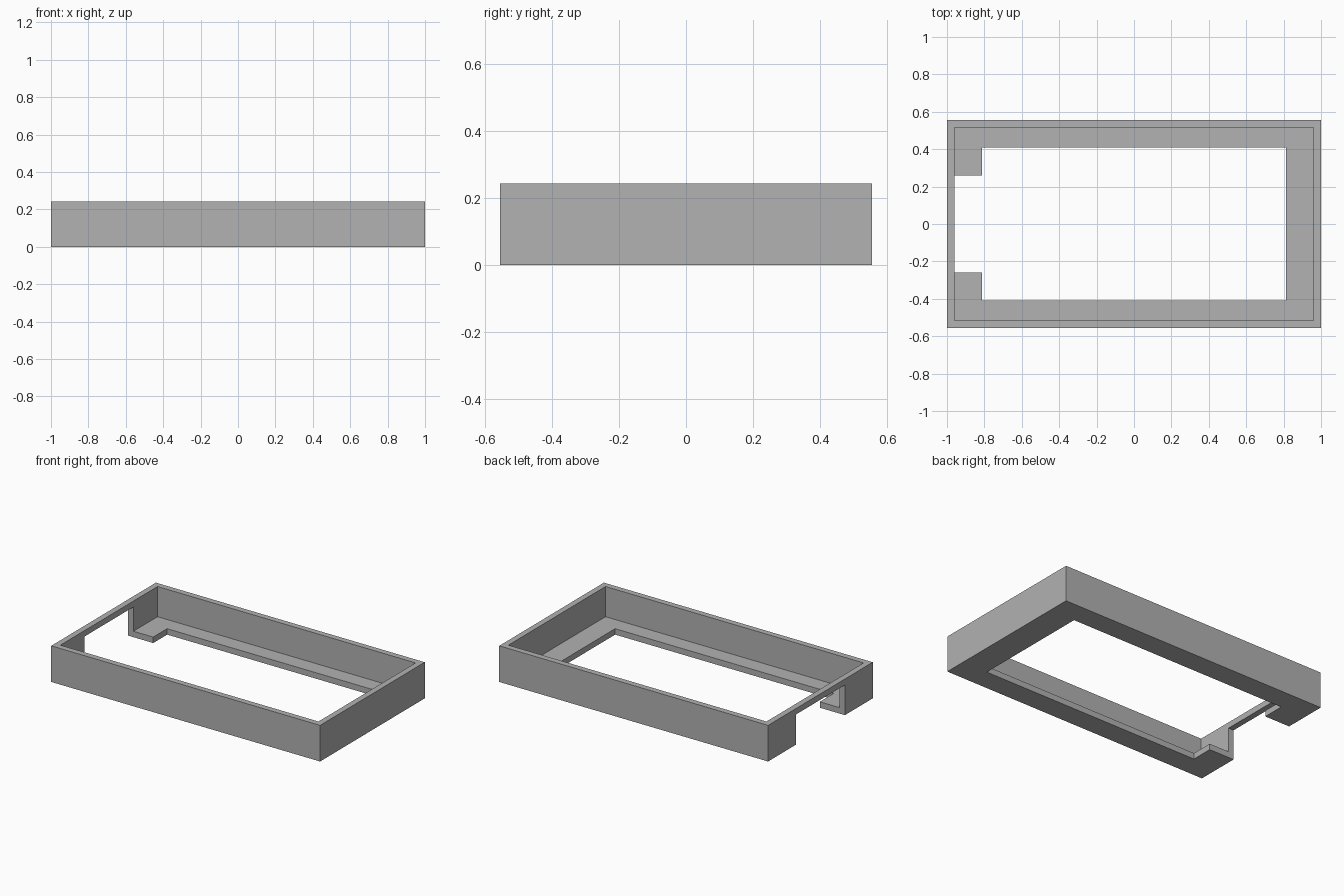
import bpy

default = bpy.data.objects.get("Cube")
if default:
    bpy.data.objects.remove(default, do_unlink=True)

HALF_X, HALF_Y, HEIGHT = 1.0, 0.556, 0.243
WALL = 0.04                      # wall, ledge and bridge thickness
OPEN_X, OPEN_Y = 0.813, 0.408    # opening inside the ledge
GAP_Y = 0.26                     # half width of the gap in the right wall
OVER = 0.1                       # cutter overshoot


def box(name, low, high):
    """Axis-aligned box between two corners."""
    centre = [(a + b) / 2 for a, b in zip(low, high)]
    bpy.ops.mesh.primitive_cube_add(size=1, location=centre)
    obj = bpy.context.object
    obj.name = name
    obj.scale = [b - a for a, b in zip(low, high)]
    bpy.ops.object.transform_apply(location=True, rotation=False, scale=True)
    return obj


def cut(target, cutter):
    """Subtract the cutter from the target and discard it."""
    cutter.hide_render = True
    mod = target.modifiers.new("cut", "BOOLEAN")
    mod.operation = "DIFFERENCE"
    mod.solver = "EXACT"
    mod.object = cutter
    bpy.context.view_layer.objects.active = target
    bpy.ops.object.modifier_apply(modifier=mod.name)
    bpy.data.objects.remove(cutter, do_unlink=True)


# Solid block that becomes the tray frame
frame = box("tray_frame", (-HALF_X, -HALF_Y, 0), (HALF_X, HALF_Y, HEIGHT))

# Hollow between the walls, leaving a floor
ix, iy = HALF_X - WALL, HALF_Y - WALL
cut(frame, box("hollow", (-ix, -iy, WALL), (ix, iy, HEIGHT + OVER)))

# Opening through the floor, leaving a ledge
cut(frame, box("opening", (-OPEN_X, -OPEN_Y, -OVER), (OPEN_X, OPEN_Y, HEIGHT)))

# Gap through the right wall and ledge, under a thin bridge
cut(frame, box("gap", (-HALF_X - OVER, -GAP_Y, -OVER),
               (-OPEN_X + OVER, GAP_Y, HEIGHT - WALL)))

# Plain grey
grey = bpy.data.materials.new("mid_grey")
grey.use_nodes = True
colour = (0.445, 0.445, 0.445, 1)
grey.diffuse_color = colour
grey.node_tree.nodes["Principled BSDF"].inputs["Base Color"].default_value = colour
frame.data.materials.clear()
frame.data.materials.append(grey)
for face in frame.data.polygons:
    face.material_index = 0
